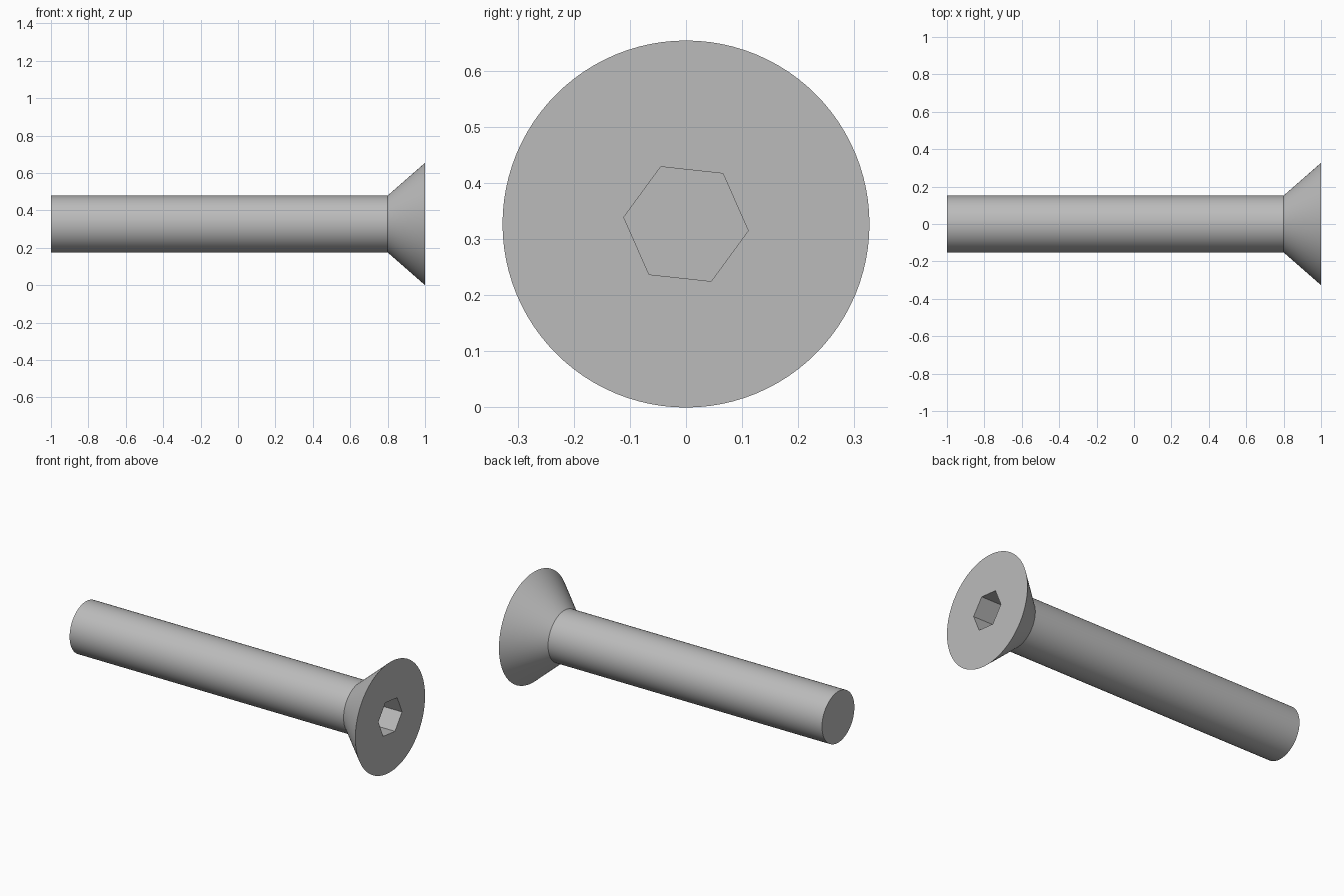
import bpy
import bmesh
import math
from mathutils import Matrix

HEAD_R, SHANK_R, HEX_R = 0.327, 0.152, 0.1115
HEAD_BASE, SOCKET_DEPTH, SIDES = 0.80, 0.13, 96

cube = bpy.data.objects.get("Cube")
if cube:
    bpy.data.objects.remove(cube, do_unlink=True)

# Plain steel colour
steel = bpy.data.materials.new("steel grey")
steel.use_nodes = True
colour = (0.5, 0.5, 0.5, 1)
steel.diffuse_color = colour
steel.node_tree.nodes["Principled BSDF"].inputs["Base Color"].default_value = colour


def lathe(name, profile, sides, turn=0.0):
    """Solid of (x, radius) rings around the long axis, closed at both ends."""
    bm = bmesh.new()
    rings = []
    for x, r in profile:
        angles = [turn + math.tau * i / sides for i in range(sides)]
        rings.append([bm.verts.new((x, r * math.cos(a), r * math.sin(a))) for a in angles])
    for a, b in zip(rings, rings[1:]):
        for i in range(sides):
            j = (i + 1) % sides
            bm.faces.new((a[i], a[j], b[j], b[i]))
    bm.faces.new(rings[0])
    bm.faces.new(rings[-1])
    bmesh.ops.recalc_face_normals(bm, faces=bm.faces)
    bm.transform(Matrix.Translation((0, 0, HEAD_R)))
    mesh = bpy.data.meshes.new(name)
    bm.to_mesh(mesh)
    bm.free()
    mesh.materials.append(steel)
    obj = bpy.data.objects.new(name, mesh)
    bpy.context.collection.objects.link(obj)
    return obj


# Shank and countersunk head in one solid
screw = lathe("countersunk_screw",
              [(-1, SHANK_R), (HEAD_BASE, SHANK_R), (1, HEAD_R)], SIDES)

# Hexagonal key socket cut into the head
cutter = lathe("socket_cutter",
               [(1 - SOCKET_DEPTH, HEX_R), (1.1, HEX_R)], 6, math.radians(-6.2))
cutter.hide_render = True

cut = screw.modifiers.new("hex socket", 'BOOLEAN')
cut.operation = 'DIFFERENCE'
cut.solver = 'EXACT'
cut.object = cutter

bpy.ops.object.select_all(action='DESELECT')
screw.select_set(True)
bpy.context.view_layer.objects.active = screw
bpy.ops.object.modifier_apply(modifier=cut.name)
bpy.data.objects.remove(cutter, do_unlink=True)
bpy.ops.object.shade_smooth_by_angle(angle=math.radians(30))
